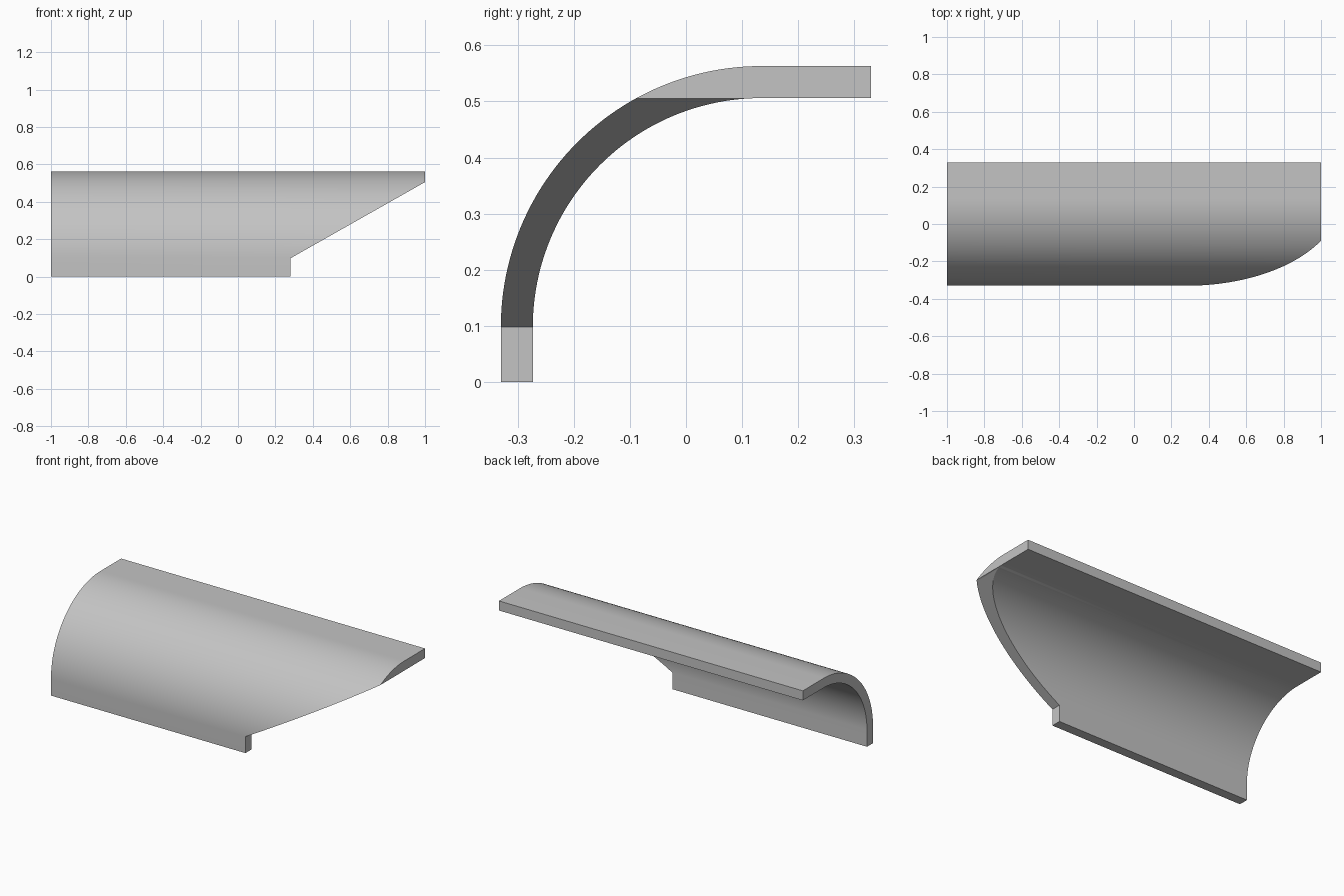
import bpy, bmesh
from math import sin, cos, pi

cube = bpy.data.objects.get("Cube")
if cube:
    bpy.data.objects.remove(cube, do_unlink=True)

THICK = 0.057        # wall thickness
HALF_Y = 0.33        # half depth
TOP = 0.563          # overall height
SPRING = 0.098       # height where the bend starts
RADIUS = TOP - SPRING
CENTRE_Y = RADIUS - HALF_Y
STEPS = 48

grey = bpy.data.materials.new("light_grey")
grey.use_nodes = True
colour = (0.55, 0.55, 0.55, 1)
grey.diffuse_color = colour
grey.node_tree.nodes["Principled BSDF"].inputs["Base Color"].default_value = colour


def prism(name, points, offset):
    """Extrude a closed polygon of 3D points along an offset."""
    bm = bmesh.new()
    face = bm.faces.new([bm.verts.new(p) for p in points])
    ext = bmesh.ops.extrude_face_region(bm, geom=[face])
    moved = [v for v in ext["geom"] if isinstance(v, bmesh.types.BMVert)]
    bmesh.ops.translate(bm, verts=moved, vec=offset)
    bmesh.ops.recalc_face_normals(bm, faces=bm.faces)
    mesh = bpy.data.meshes.new(name)
    bm.to_mesh(mesh)
    bm.free()
    mesh.materials.append(grey)
    obj = bpy.data.objects.new(name, mesh)
    bpy.context.collection.objects.link(obj)
    return obj


def bend(radius):
    """Quarter arc from the upright wall to the flat top."""
    angles = [pi / 2 * i / STEPS for i in range(STEPS + 1)]
    return [(CENTRE_Y - radius * cos(a), SPRING + radius * sin(a)) for a in angles]


# Curved panel: upright lip, quarter bend and flat top strip
outer = [(-HALF_Y, 0)] + bend(RADIUS) + [(HALF_Y, TOP)]
inner = [(THICK - HALF_Y, 0)] + bend(RADIUS - THICK) + [(HALF_Y, TOP - THICK)]
panel = prism("curved_panel", [(-1, y, z) for y, z in outer + inner[::-1]], (2, 0, 0))

# Cutter: trims the left end with a short upright step and a long slope
step_x, end_z = 0.28, TOP - THICK - 0.0005
slope = (end_z - SPRING) / (1 - step_x)
outline = [(step_x, -0.2), (step_x, SPRING), (1.2, end_z + 0.2 * slope), (1.2, -0.2)]
cutter = prism("end_cutter", [(x, -1, z) for x, z in outline], (0, 2, 0))
cutter.hide_render = True

trim = panel.modifiers.new("end_trim", "BOOLEAN")
trim.operation = "DIFFERENCE"
trim.solver = "EXACT"
trim.object = cutter

bpy.ops.object.select_all(action="DESELECT")
panel.select_set(True)
bpy.context.view_layer.objects.active = panel
bpy.ops.object.modifier_apply(modifier=trim.name)
bpy.data.objects.remove(cutter, do_unlink=True)
bpy.ops.object.shade_smooth_by_angle(angle=pi / 6)
